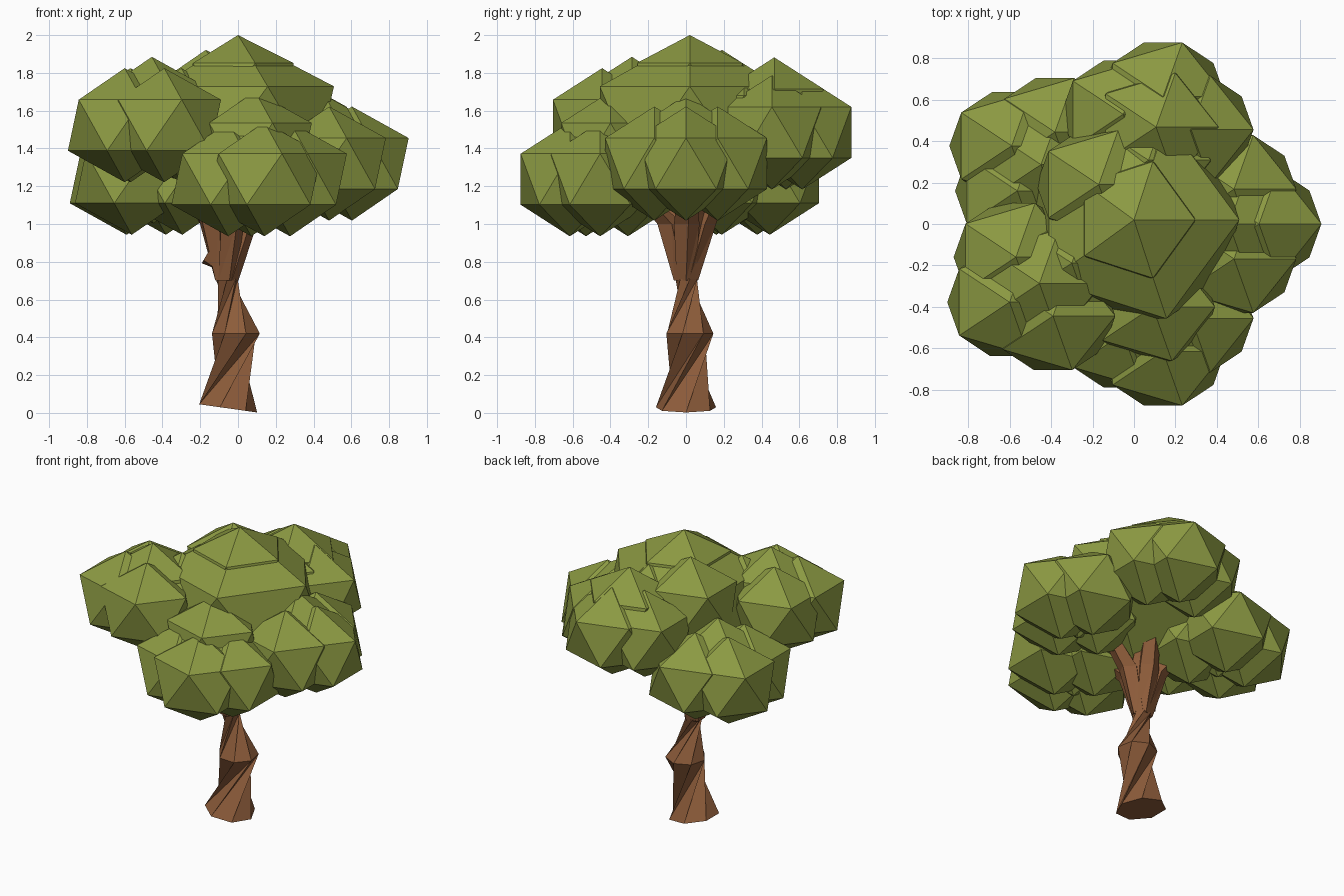
import bpy, bmesh, math
from mathutils import Vector, Matrix

if "Cube" in bpy.data.objects:
    bpy.data.objects.remove(bpy.data.objects["Cube"])


def material(name, rgb):
    m = bpy.data.materials.new(name)
    m.diffuse_color = (*rgb, 1)
    m.use_nodes = True
    m.node_tree.nodes["Principled BSDF"].inputs["Base Color"].default_value = m.diffuse_color
    return m


leaf = material("leaf green", (0.258, 0.318, 0.054))
bark = material("bark brown", (0.270, 0.108, 0.043))


def finish(bm, name, mat):
    bmesh.ops.recalc_face_normals(bm, faces=bm.faces)
    me = bpy.data.meshes.new(name)
    bm.to_mesh(me)
    bm.free()
    me.materials.append(mat)
    ob = bpy.data.objects.new(name, me)
    bpy.context.collection.objects.link(ob)


def add_blob(bm, pos, size=(0.336, 0.306, 0.302)):
    """Icosahedron leaf clump."""
    mat = Matrix.Translation(pos) @ Matrix.Diagonal((*size, 1))
    bmesh.ops.create_icosphere(bm, subdivisions=1, radius=1, matrix=mat)


def add_tube(bm, rings, n):
    """Triangulated tube; each ring is (centre, radius, twist degrees, tilt about y)."""
    loops = []
    for c, r, twist, tilt in rings:
        rot = Matrix.Rotation(math.radians(tilt), 3, 'Y')
        loops.append([bm.verts.new(Vector(c) + rot @ Vector((
            r * math.cos(math.tau * i / n + math.radians(twist)),
            r * math.sin(math.tau * i / n + math.radians(twist)), 0)))
            for i in range(n)])
    for a, b in zip(loops, loops[1:]):
        for i in range(n):
            j = (i + 1) % n
            bm.faces.new((a[i], a[j], b[j]))
            bm.faces.new((a[i], b[j], b[i]))
    bm.faces.new(loops[0][::-1])
    bm.faces.new(loops[-1])


# Five leaf clusters round the crown: outer, upper, inner and two side clumps each
clusters = {
    "right": (0.603, 0.0, 1.32, 0.06, 0),
    "back": (0.14, 0.615, 1.485, 0.095, 0.06),
    "back_left": (-0.59, 0.377, 1.245, 0.06, 0),
    "front_left": (-0.60, -0.377, 1.523, 0.06, 0),
    "front": (0.14, -0.615, 1.237, 0.06, 0),
}
for name, (x, y, z, lift, inner) in clusters.items():
    bm = bmesh.new()
    side = Vector((-y, x, 0)).normalized() * 0.168
    add_blob(bm, (x, y, z))
    add_blob(bm, (x * 0.76, y * 0.76, z + lift))
    add_blob(bm, (x * 0.5, y * 0.5, z + inner))
    for s in (-1, 1):
        add_blob(bm, (x * 0.8 + s * side.x, y * 0.8 + s * side.y, z))
    finish(bm, name + "_leaves", leaf)

# Crown top: broad clump, flat cap and two fillers
bm = bmesh.new()
add_blob(bm, (0, 0.02, 1.514), (0.568, 0.56, 0.48))
add_blob(bm, (0, 0.02, 1.732), (0.33, 0.33, 0.268))
add_blob(bm, (-0.17, 0.19, 1.62))
add_blob(bm, (0.09, -0.40, 1.40))
finish(bm, "top_leaves", leaf)

# Twisted trunk with narrow waists
bm = bmesh.new()
add_tube(bm, [((-0.06, 0, 0.025), 0.163, 0, 8),
              ((-0.01, 0.015, 0.42), 0.13, 88, 0),
              ((-0.06, 0.005, 0.71), 0.06, 170, 0)], 7)
finish(bm, "trunk", bark)

# Branches, one to each cluster, and a central leader
for name, (x, y, z, lift, inner) in clusters.items():
    d = Vector((x, y, 0)).normalized()
    bm = bmesh.new()
    add_tube(bm, [((-0.065 + d.x * 0.015, d.y * 0.015, 0.70), 0.052, 0, 0),
                  ((-0.06 + d.x * 0.09, d.y * 0.09, 1.0), 0.072, 10, 0),
                  ((x * 0.45, y * 0.45, z - 0.04), 0.045, 20, 0)], 5)
    finish(bm, name + "_branch", bark)
bm = bmesh.new()
add_tube(bm, [((-0.06, 0, 0.70), 0.06, 0, 0),
              ((-0.01, 0.05, 1.05), 0.07, 10, 0),
              ((0.03, 0.20, 1.40), 0.04, 20, 0)], 5)
finish(bm, "leader_branch", bark)

# Small broken twig on the left of the fork
bm = bmesh.new()
add_tube(bm, [((-0.10, -0.02, 0.79), 0.04, 0, -60),
              ((-0.17, -0.03, 0.83), 0.045, 20, -60)], 5)
finish(bm, "twig_stub", bark)
